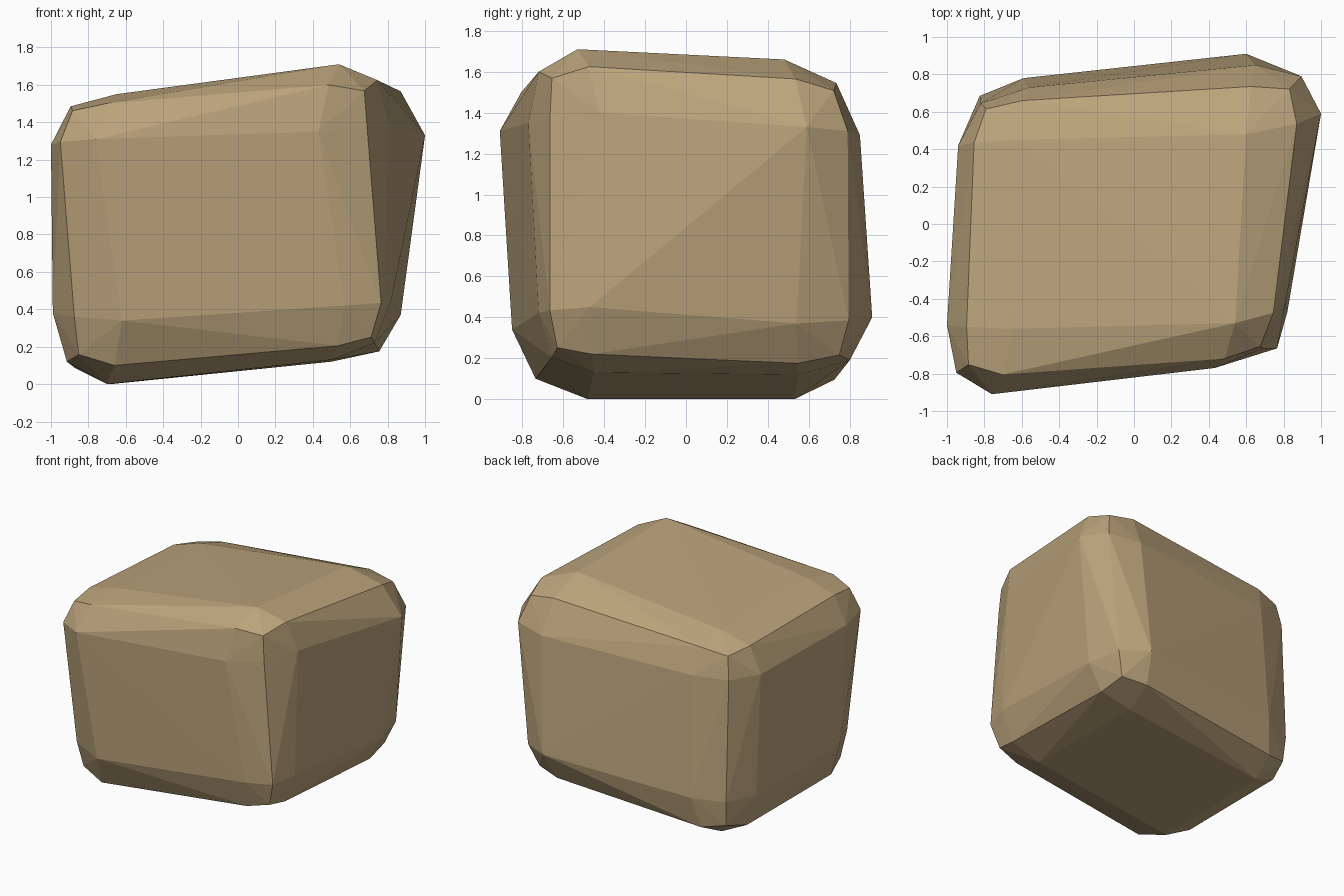
import bpy, bmesh
from mathutils import Vector

if "Cube" in bpy.data.objects:
    bpy.data.objects.remove(bpy.data.objects["Cube"])

# For each corner (side signs): its corner point on the x-side, y-side and z-side face
CORNERS = {
    (-1, -1, -1): ((-.99, -.48, .38), (-.62, -.85, .34), (-.70, -.48, .00)),
    (-1, -1, 1): ((-1.0, -.54, 1.28), (-.76, -.91, 1.31), (-.65, -.56, 1.55)),
    (-1, 1, -1): ((-.92, .45, .31), (-.59, .78, .33), (-.68, .53, .00)),
    (-1, 1, 1): ((-.94, .42, 1.25), (-.56, .73, 1.26), (-.63, .45, 1.52)),
    (1, -1, -1): ((.82, -.47, .45), (.57, -.72, .42), (.50, -.45, .13)),
    (1, -1, 1): ((.81, -.42, 1.40), (.43, -.77, 1.35), (.54, -.53, 1.71)),
    (1, 1, -1): ((.87, .54, .37), (.60, .91, .40), (.50, .55, .12)),
    (1, 1, 1): ((1.0, .59, 1.33), (.65, .85, 1.29), (.60, .48, 1.66)),
}
EDGE_BULGE = .07
CORNER_BULGE = .035

# Rounded boulder: face corners, bulged edge points and a bulged tip per corner
bm = bmesh.new()
for signs, pts in CORNERS.items():
    pts = [Vector(p) for p in pts]
    mids = []
    for a, b in ((0, 1), (1, 2), (2, 0)):
        mid = (pts[a] + pts[b]) / 2
        mid[a] += EDGE_BULGE * signs[a]
        mid[b] += EDGE_BULGE * signs[b]
        mids.append(mid)
    tip = sum(mids, Vector()) / 3 + CORNER_BULGE * Vector(signs)
    for p in pts + mids + [tip]:
        bm.verts.new(p)

# Wrap the points in a faceted convex skin
hull = bmesh.ops.convex_hull(bm, input=bm.verts[:])
loose = [v for v in bm.verts if not v.link_faces]
bmesh.ops.delete(bm, geom=loose, context='VERTS')
bmesh.ops.recalc_face_normals(bm, faces=bm.faces[:])

mesh = bpy.data.meshes.new("boulder")
bm.to_mesh(mesh)
bm.free()

stone = bpy.data.materials.new("tan stone")
stone.diffuse_color = (.50, .37, .20, 1)
stone.use_nodes = True
stone.node_tree.nodes["Principled BSDF"].inputs["Base Color"].default_value = stone.diffuse_color
mesh.materials.append(stone)
bpy.context.collection.objects.link(bpy.data.objects.new("boulder", mesh))
